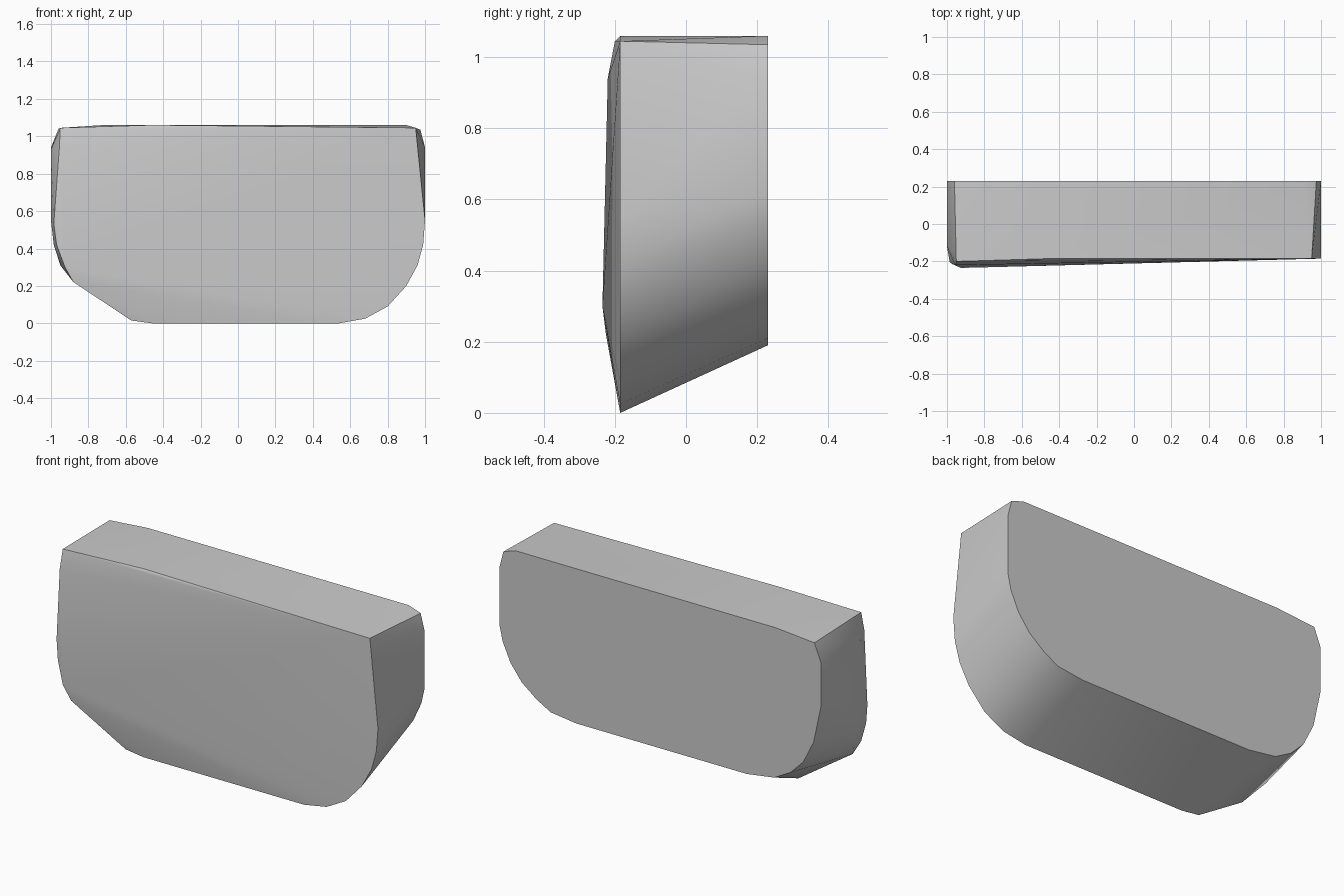
import bpy
import bmesh
from math import radians

cube = bpy.data.objects.get("Cube")
if cube:
    bpy.data.objects.remove(cube, do_unlink=True)

grey = bpy.data.materials.new("plain grey")
grey.use_nodes = True
tone = (0.6, 0.6, 0.6, 1)
grey.diffuse_color = tone
grey.node_tree.nodes["Principled BSDF"].inputs["Base Color"].default_value = tone

# Flat back outline, as (x, z)
back_y = 0.23
back = [(0.52, 0.19), (0.68, 0.21), (0.77, 0.26), (0.86, 0.33), (0.93, 0.42),
        (0.98, 0.53), (1, 0.62), (1, 0.94), (0.975, 1.035), (0.9, 1.06),
        (-0.72, 1.06), (-0.96, 1.04), (-1, 0.94), (-1, 0.69), (-0.955, 0.48),
        (-0.89, 0.35), (-0.81, 0.27), (-0.71, 0.215), (-0.54, 0.19)]

# Rounded right part of the front rim, as (x, z)
front_y = -0.185
front = [(0.54, 0), (0.68, 0.025), (0.8, 0.09), (0.9, 0.2), (0.96, 0.31),
         (0.99, 0.42), (1, 0.55), (0.95, 1.045), (-0.46, 1.06),
         (-0.46, 0), (-0.57, 0.015)]

# Bulging left end of the front, as (x, y, z)
bulge = [(-0.88, -0.225, 0.22), (-0.925, -0.235, 0.3), (-0.97, -0.215, 0.42),
         (-0.985, -0.205, 0.53), (-0.955, -0.22, 0.94), (-0.95, -0.2, 1.045),
         (-0.95, -0.13, 0.31), (-0.985, -0.12, 0.42), (-1, -0.12, 0.55),
         (-1, -0.12, 0.93)]

# Wrap one closed convex skin around the outlines
bm = bmesh.new()
points = [(x, back_y, z) for x, z in back]
points += [(x, front_y, z) for x, z in front] + bulge
for p in points:
    bm.verts.new(p)
hull = bmesh.ops.convex_hull(bm, input=bm.verts[:])
loose = {v for v in hull["geom_interior"] + hull["geom_unused"]
         if isinstance(v, bmesh.types.BMVert)}
bmesh.ops.delete(bm, geom=list(loose), context="VERTS")
bmesh.ops.dissolve_limit(bm, angle_limit=radians(0.5),
                         verts=bm.verts[:], edges=bm.edges[:])
bmesh.ops.recalc_face_normals(bm, faces=bm.faces[:])

mesh = bpy.data.meshes.new("rounded_block")
bm.to_mesh(mesh)
bm.free()
mesh.materials.append(grey)
block = bpy.data.objects.new("rounded_block", mesh)
bpy.context.collection.objects.link(block)

# Soft sides with crisp rims
bpy.ops.object.select_all(action="DESELECT")
block.select_set(True)
bpy.context.view_layer.objects.active = block
bpy.ops.object.shade_smooth_by_angle(angle=radians(30))
